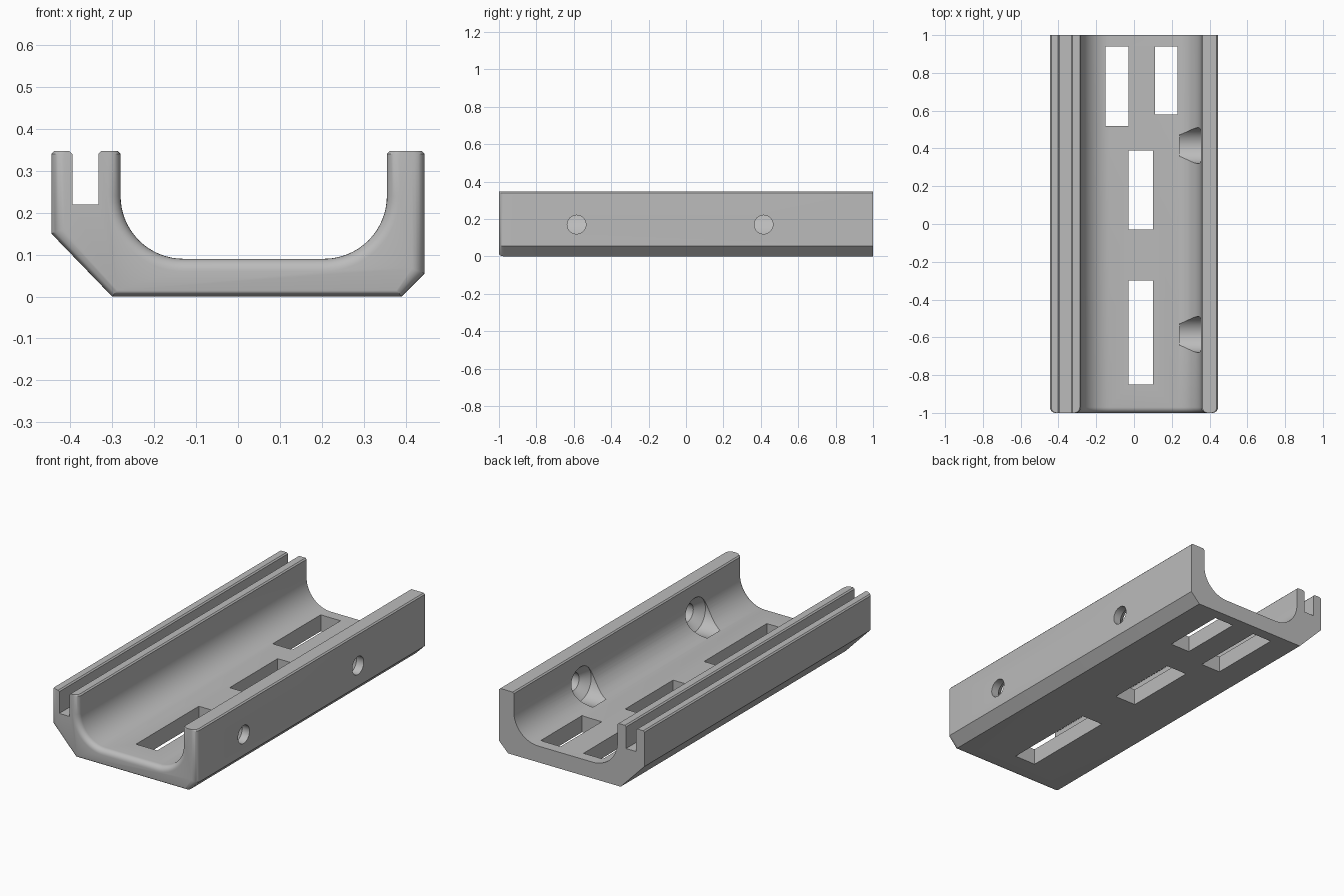
import bpy, bmesh, math
from mathutils import Matrix

cube = bpy.data.objects.get("Cube")
if cube:
    bpy.data.objects.remove(cube)

grey = bpy.data.materials.new("plain grey")
grey.use_nodes = True
colour = (0.5, 0.5, 0.5, 1)
grey.diffuse_color = colour
grey.node_tree.nodes["Principled BSDF"].inputs["Base Color"].default_value = colour

TOP, CHAMFER, RADIUS, ROUND = 0.347, 0.007, 0.15, 0.03


def make_object(name, bm):
    bmesh.ops.recalc_face_normals(bm, faces=bm.faces[:])
    mesh = bpy.data.meshes.new(name)
    bm.to_mesh(mesh)
    bm.free()
    mesh.materials.append(grey)
    obj = bpy.data.objects.new(name, mesh)
    bpy.context.collection.objects.link(obj)
    return obj


def wall_top(x0, x1):
    """Chamfered top of one wall, ordered from x0 to x1."""
    c = math.copysign(CHAMFER, x1 - x0)
    return [(x0, TOP - CHAMFER), (x0 + c, TOP), (x1 - c, TOP), (x1, TOP - CHAMFER)]


def corner(cx, start, d):
    """Rounded inside corner between wall and floor."""
    r, n = RADIUS + d, 16
    return [(cx + r * math.cos(start + i * math.pi / 2 / n),
             0.24 + r * math.sin(start + i * math.pi / 2 / n)) for i in range(n + 1)]


def section(d):
    """Tray cross-section, with the rounded edges drawn in by d."""
    s = d * 0.41
    pts = [(-0.30 + s, d / 2), (-0.445 + d, 0.15 + s)]
    pts += wall_top(-0.445 + d, -0.395)
    pts += [(-0.395, 0.22), (-0.333, 0.22)]
    pts += wall_top(-0.333, -0.28 - d)
    pts += corner(-0.13, math.pi, d)
    pts += corner(0.205, math.pi * 1.5, d)
    pts += wall_top(0.355 + d, 0.445 - d)
    pts += [(0.445 - d, 0.055 + s), (0.39 - s, d / 2)]
    return pts


# Tray body, lofted from the rounded front end to the square back end
bm = bmesh.new()
steps = 6
stations = []
for i in range(steps + 1):
    a = i * math.pi / 2 / steps
    stations.append((-1 + ROUND * (1 - math.cos(a)), ROUND * (1 - math.sin(a))))
stations.append((1, 0))
rings = [[bm.verts.new((x, y, z)) for x, z in section(d)] for y, d in stations]
for a, b in zip(rings, rings[1:]):
    for i in range(len(a)):
        j = (i + 1) % len(a)
        bm.faces.new((a[i], a[j], b[j], b[i]))
bm.faces.new(rings[0])
bm.faces.new(rings[-1][::-1])
tray = make_object("channel_tray", bm)

cutters = []

# Plain openings through the floor: x and y ranges
for x0, x1, y0, y1 in [(-0.03, 0.10, -0.85, -0.30), (-0.03, 0.10, -0.03, 0.39),
                       (-0.15, -0.03, 0.52, 0.94), (0.11, 0.23, 0.58, 0.94)]:
    bm = bmesh.new()
    place = (Matrix.Translation(((x0 + x1) / 2, (y0 + y1) / 2, 0.05))
             @ Matrix.Diagonal((x1 - x0, y1 - y0, 0.4, 1)))
    bmesh.ops.create_cube(bm, size=1, matrix=place)
    cutters.append(make_object("floor_slot_cutter", bm))

# Screw holes in the left wall: wide head pocket, countersink, then bore
for y in (-0.585, 0.415):
    bm = bmesh.new()
    loops = []
    for x, r in [(0.24, 0.095), (0.357, 0.095), (0.40, 0.05), (0.5, 0.05)]:
        loops.append([bm.verts.new((x, y + r * math.cos(t * math.tau / 40),
                                    0.17 + r * math.sin(t * math.tau / 40)))
                      for t in range(40)])
    for a, b in zip(loops, loops[1:]):
        for i in range(40):
            j = (i + 1) % 40
            bm.faces.new((a[i], a[j], b[j], b[i]))
    bm.faces.new(loops[0])
    bm.faces.new(loops[-1])
    cutters.append(make_object("screw_hole_cutter", bm))

for cutter in cutters:
    mod = tray.modifiers.new("cut", 'BOOLEAN')
    mod.operation = 'DIFFERENCE'
    mod.solver = 'EXACT'
    mod.object = cutter

# Apply the cuts and remove the helpers
bpy.context.view_layer.update()
graph = bpy.context.evaluated_depsgraph_get()
cut_mesh = bpy.data.meshes.new_from_object(tray.evaluated_get(graph))
tray.modifiers.clear()
tray.data = cut_mesh
tray.data.name = "channel_tray"
for cutter in cutters:
    bpy.data.objects.remove(cutter)

# Smooth the rounded surfaces, keep the edges crisp
for obj in bpy.context.selected_objects:
    obj.select_set(False)
bpy.context.view_layer.objects.active = tray
tray.select_set(True)
bpy.ops.object.shade_smooth_by_angle(angle=math.radians(28))
